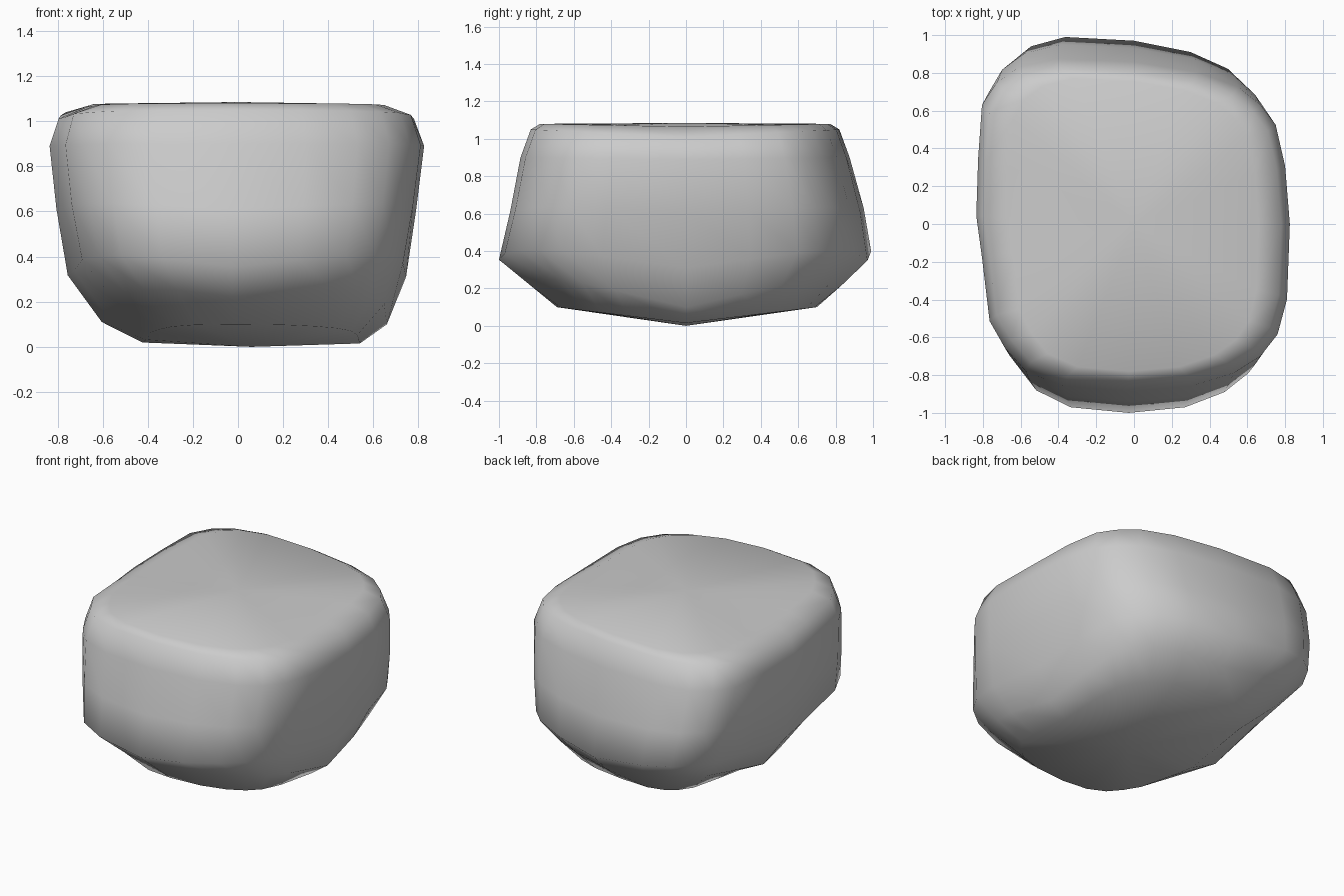
import bpy, bmesh

if "Cube" in bpy.data.objects:
    bpy.data.objects.remove(bpy.data.objects["Cube"])

# Plan outline of the boulder, scaled to its extents
outline = [(-.4, 1), (0, .98), (.33, .92), (.55, .83), (.67, .72), (.75, .6),
           (.8, .35), (.825, 0), (.81, -.45), (.76, -.66), (.67, -.79),
           (.53, -.89), (.3, -.97), (-.03, -1), (-.37, -.97), (-.57, -.88),
           (-.68, -.74), (-.76, -.58), (-.8, -.2), (-.83, .05), (-.82, .4),
           (-.8, .72), (-.72, .86), (-.6, .95)]

# Levels: left, right, front, back, z at sides, extra z at the ends, extra z at corners
levels = [(.42, .54, .69, .70, .015, .085, .0),
          (.60, .66, .84, .85, .10, .12, .08),
          (.75, .745, 1.0, .99, .31, .04, .10),
          (.80, .79, .94, .95, .61, .0, .04),
          (.83, .825, .885, .875, .89, .01, .0),
          (.79, .78, .83, .82, 1.01, .04, .0),
          (.66, .66, .78, .77, 1.065, .015, .0)]

bm = bmesh.new()
rings = []
for left, right, front, back, z, end, corner in levels:
    ring = []
    for px, py in outline:
        u = px / .825
        x = u * (right if u > 0 else left)
        y = py * (back if py > 0 else front)
        ring.append(bm.verts.new((x, y, z + end * abs(py) + corner * abs(u * py))))
    rings.append(ring)

n = len(outline)
for a, b in zip(rings, rings[1:]):
    for i in range(n):
        j = (i + 1) % n
        bm.faces.new((a[i], a[j], b[j], b[i]))

# Shallow keel underneath and nearly flat top
for ring, co in ((rings[0], (.06, 0, 0)), (rings[-1], (0, 0, 1.085))):
    c = bm.verts.new(co)
    for i in range(n):
        bm.faces.new((ring[i], ring[(i + 1) % n], c))

bmesh.ops.recalc_face_normals(bm, faces=bm.faces)
mesh = bpy.data.meshes.new("boulder")
bm.to_mesh(mesh)
bm.free()
mesh.polygons.foreach_set("use_smooth", [True] * len(mesh.polygons))
boulder = bpy.data.objects.new("boulder", mesh)
bpy.context.collection.objects.link(boulder)
